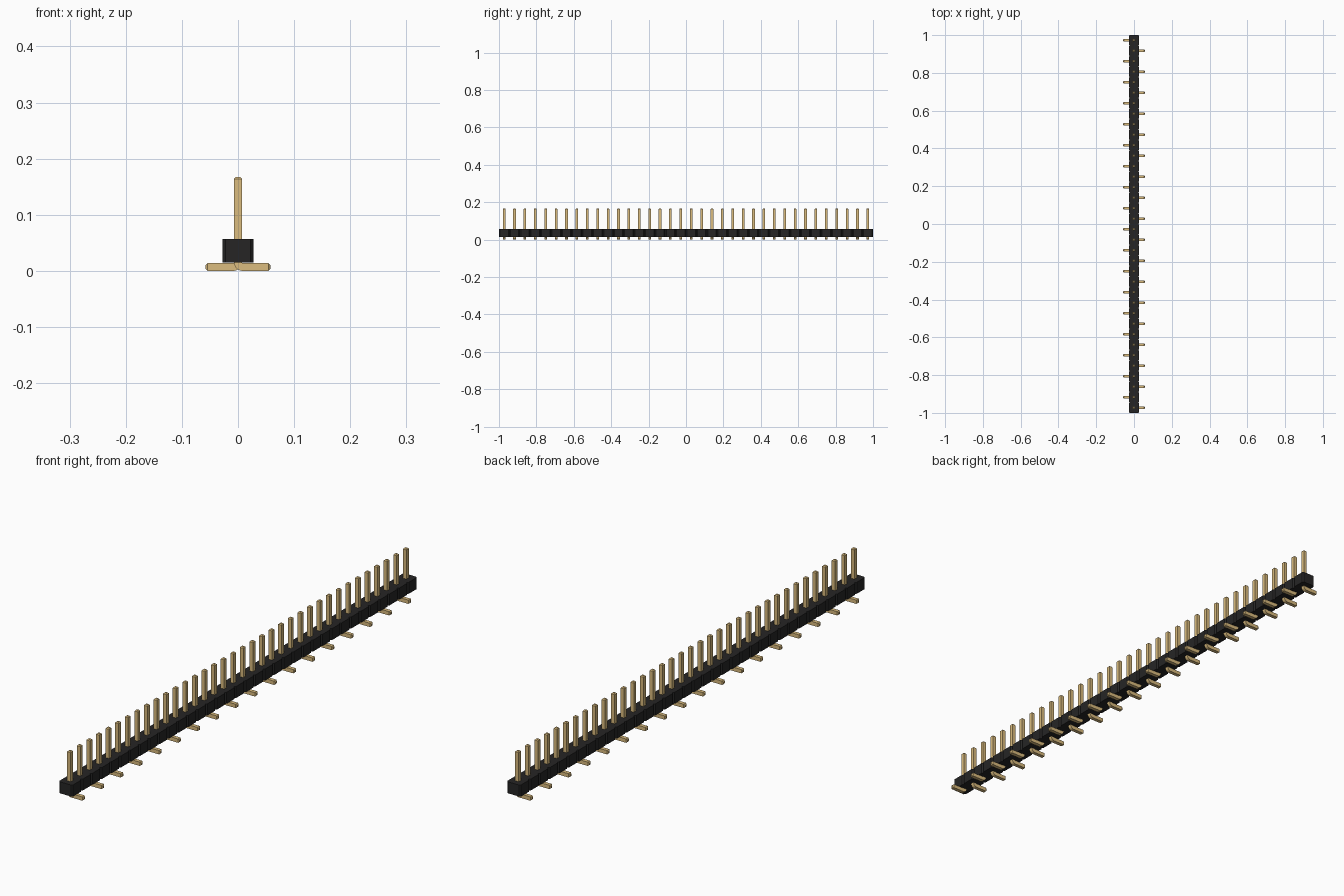
import bpy, bmesh, math
from mathutils import Vector

cube = bpy.data.objects.get("Cube")
if cube:
    bpy.data.objects.remove(cube)

COUNT = 36
PITCH = 2 / COUNT
HALF = PITCH / 2
CUT = PITCH / 10            # corner chamfer of each housing cell
BASE, TOP = 0.015, 0.057    # housing bottom and top
W = 0.007                   # half width of a pin
TIP = 0.0035                # chamfer at pin ends
PIN_TOP, FOOT_END = 0.1675, 0.0575


def material(name, color):
    m = bpy.data.materials.new(name)
    m.use_nodes = True
    m.diffuse_color = (*color, 1)
    bsdf = m.node_tree.nodes["Principled BSDF"]
    bsdf.inputs["Base Color"].default_value = (*color, 1)
    return m


def finish(name, bm, mat):
    bmesh.ops.recalc_face_normals(bm, faces=bm.faces)
    mesh = bpy.data.meshes.new(name)
    bm.to_mesh(mesh)
    bm.free()
    mesh.materials.append(mat)
    obj = bpy.data.objects.new(name, mesh)
    bpy.context.collection.objects.link(obj)
    return obj


black = material("black plastic", (0.019, 0.0185, 0.0185))
gold = material("gold metal", (0.708, 0.504, 0.21))

# Housing: a row of chamfered cells, extruded as one outline
side = []
for i in range(COUNT):
    y = -1 + i * PITCH
    if i == 0:
        side.append((HALF - CUT, y))
    side += [(HALF, y + CUT), (HALF, y + PITCH - CUT), (HALF - CUT, y + PITCH)]
outline = side + [(-x, y) for x, y in reversed(side)]
bm = bmesh.new()
floor = bm.faces.new([bm.verts.new((x, y, BASE)) for x, y in outline])
lid = bmesh.ops.extrude_face_region(bm, geom=[floor], use_keep_orig=True)["geom"]
bmesh.ops.translate(bm, vec=(0, 0, TOP - BASE),
                    verts=[v for v in lid if isinstance(v, bmesh.types.BMVert)])
finish("housing", bm, black)


# Pin: a square section swept along the foot, round the bend and up the post
def pin_row(name, direction, start):
    gap = 0.001                                   # inner bend radius
    bend = Vector((W + gap, 0, 2 * W + gap))
    rings = [(Vector((FOOT_END, 0, W)), 0, W - TIP),
             (Vector((FOOT_END - TIP, 0, W)), 0, W)]
    for k in range(7):
        a = math.radians(15 * k)
        out = Vector((-math.sin(a), 0, -math.cos(a)))
        rings.append((bend + out * (W + gap), a, W))
    rings += [(Vector((0, 0, PIN_TOP - TIP)), math.pi / 2, W),
              (Vector((0, 0, PIN_TOP)), math.pi / 2, W - TIP)]
    bm = bmesh.new()
    loops = []
    for center, a, r in rings:
        out = Vector((-math.sin(a), 0, -math.cos(a))) * r
        across = Vector((0, r, 0))
        points = [center + out + across, center + out - across,
                  center - out - across, center - out + across]
        loops.append([bm.verts.new((p.x * direction, p.y, p.z)) for p in points])
    for one, two in zip(loops, loops[1:]):
        for j in range(4):
            n = (j + 1) % 4
            bm.faces.new((one[j], one[n], two[n], two[j]))
    bm.faces.new(loops[0])
    bm.faces.new(loops[-1])
    obj = finish(name, bm, gold)
    obj.location.y = start
    array = obj.modifiers.new("row", "ARRAY")
    array.count = COUNT // 2
    array.use_relative_offset = False
    array.use_constant_offset = True
    array.constant_offset_displace = (0, 2 * PITCH, 0)


# Feet alternate between the two sides
pin_row("left_pins", 1, -1 + HALF)
pin_row("right_pins", -1, -1 + HALF + PITCH)
